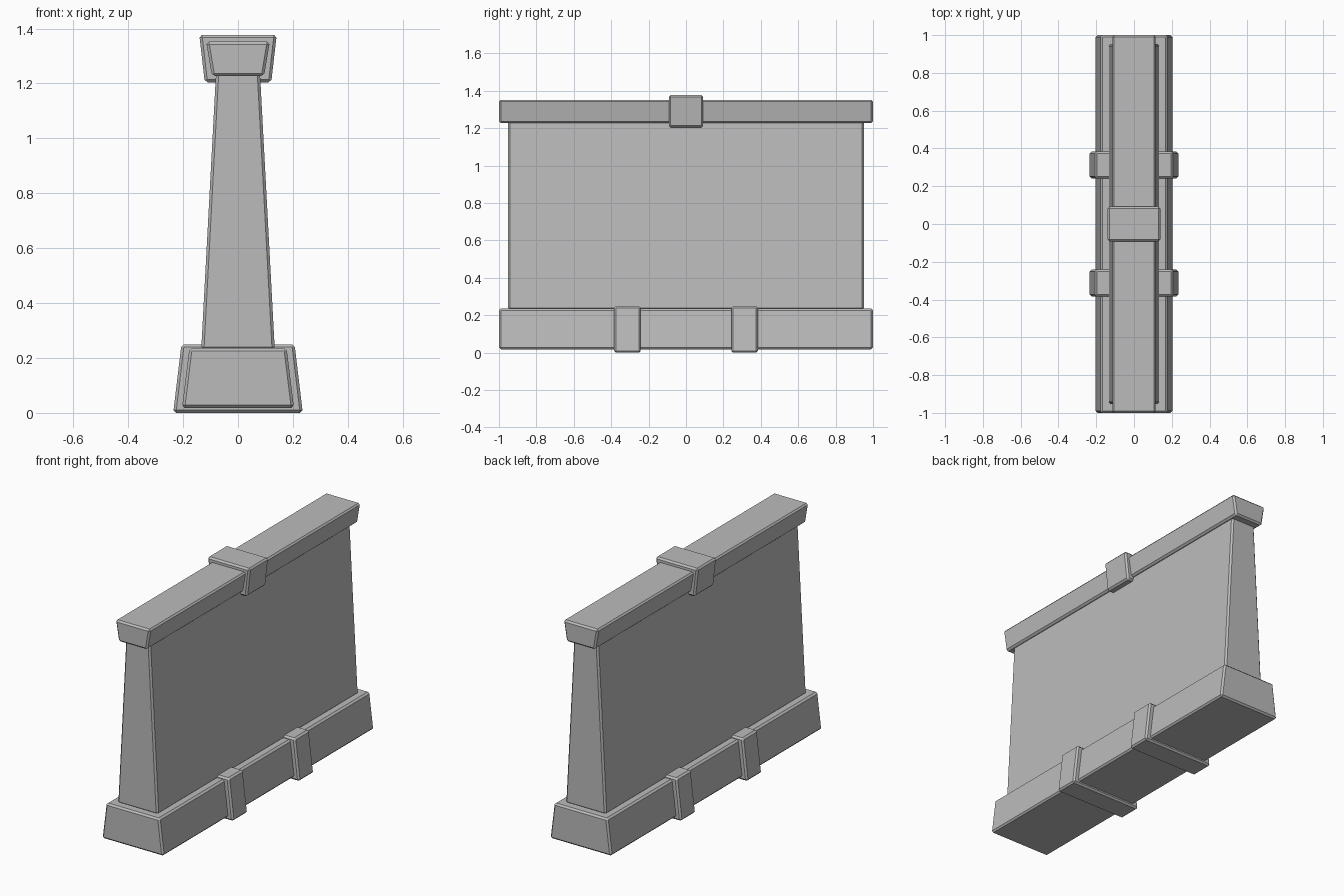
import bpy
import bmesh

cube = bpy.data.objects.get("Cube")
if cube:
    bpy.data.objects.remove(cube, do_unlink=True)

grey = bpy.data.materials.new("concrete_grey")
grey.use_nodes = True
colour = (0.5, 0.5, 0.5, 1)
grey.diffuse_color = colour
grey.node_tree.nodes["Principled BSDF"].inputs["Base Color"].default_value = colour


def tapered_block(name, y, half_length, z0, z1, half_bottom, half_top, bevel=0.01):
    """Bevelled block whose width in x changes from bottom to top."""
    bm = bmesh.new()
    bmesh.ops.create_cube(bm, size=2)
    for v in bm.verts:
        upper = v.co.z > 0
        v.co.x *= half_top if upper else half_bottom
        v.co.y = y + v.co.y * half_length
        v.co.z = z1 if upper else z0
    mesh = bpy.data.meshes.new(name)
    bm.to_mesh(mesh)
    bm.free()
    mesh.materials.append(grey)
    obj = bpy.data.objects.new(name, mesh)
    bpy.context.collection.objects.link(obj)
    mod = obj.modifiers.new("edge_bevel", 'BEVEL')
    mod.width = bevel
    mod.segments = 1
    mod.limit_method = 'NONE'
    return obj


# Wall body with its foot and coping
tapered_block("wall_panel", 0, 0.952, 0.23, 1.24, 0.134, 0.08)
tapered_block("base_plinth", 0, 1.0, 0.018, 0.236, 0.204, 0.177)
tapered_block("top_cap", 0, 1.0, 1.227, 1.352, 0.095, 0.116)

# Bands wrapped around the cap and the plinth
tapered_block("cap_band", 0, 0.092, 1.204, 1.377, 0.121, 0.141)
for side, y in (("front", -0.313), ("back", 0.313)):
    tapered_block(side + "_base_band", y, 0.071, 0.0, 0.25, 0.236, 0.206)
